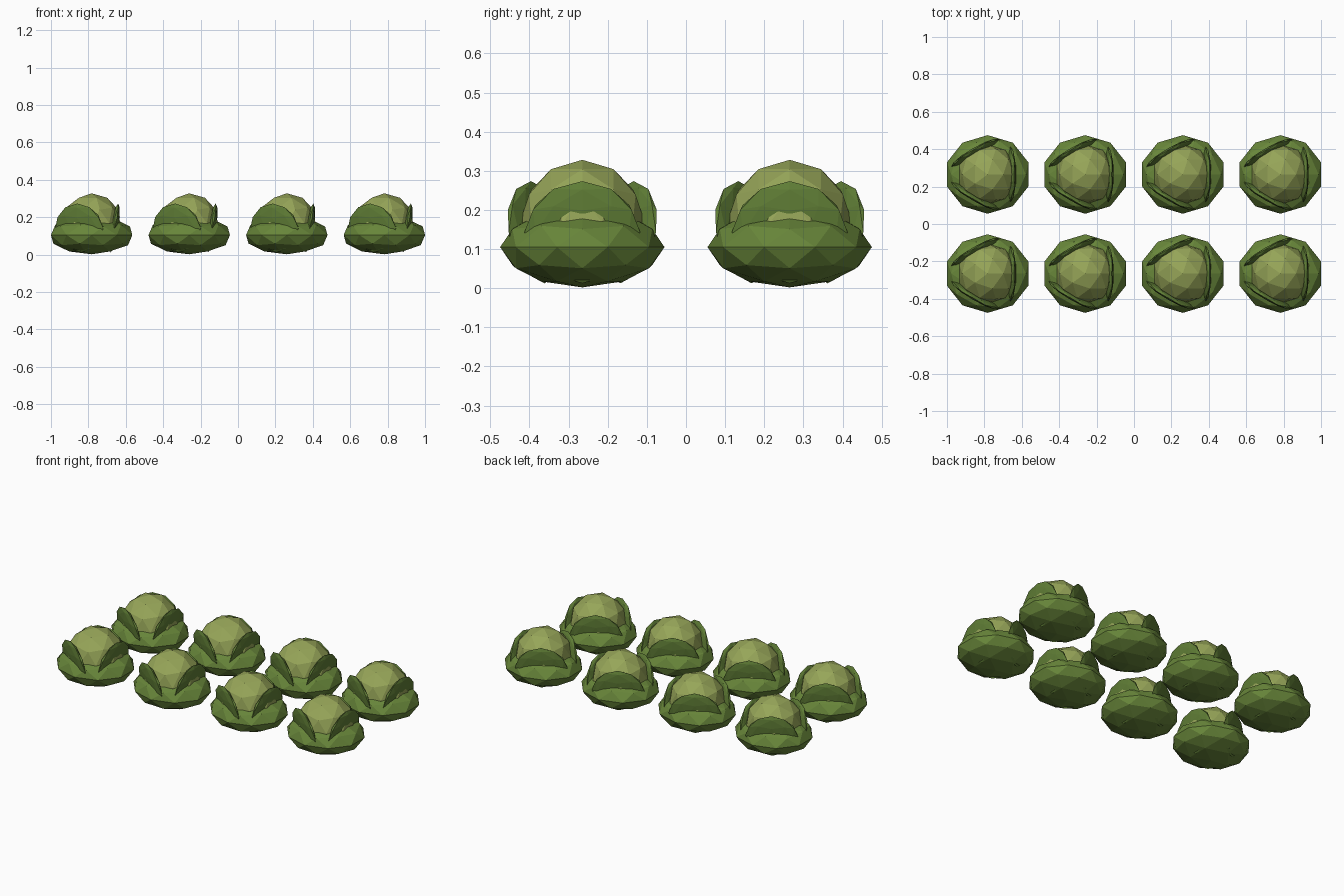
import bpy, math
from mathutils import Matrix, Vector

if "Cube" in bpy.data.objects:
    bpy.data.objects.remove(bpy.data.objects["Cube"])


def material(name, color):
    m = bpy.data.materials.new(name)
    m.diffuse_color = (*color, 1)
    m.use_nodes = True
    m.node_tree.nodes["Principled BSDF"].inputs["Base Color"].default_value = m.diffuse_color
    return m


HEART = material("pale green", (0.305, 0.376, 0.098))
OUTER = material("mid green", (0.138, 0.238, 0.042))
LEAF = material("deep green", (0.115, 0.205, 0.036))


def blob(name, center, size, mat, tilt=0.0, turn=0.0):
    """Faceted icosphere, squashed, tilted outwards and turned about z."""
    bpy.ops.mesh.primitive_ico_sphere_add(subdivisions=2, radius=1)
    ob = bpy.context.object
    ob.name = name
    shape = (Matrix.Rotation(turn, 4, 'Z') @ Matrix.Rotation(tilt, 4, 'Y')
             @ Matrix.Diagonal((*size, 1)))
    ob.data.transform(Matrix.Translation(center) @ shape)
    ob.data.materials.append(mat)
    return ob


# One cabbage: flattened outer bowl, round heart, three thin upright leaves
parts = [
    blob("outer_bowl", (0, 0, 0.105), (0.2287, 0.21, 0.103), OUTER),
    blob("heart", (0, 0, 0.168), (0.16, 0.16, 0.16), HEART),
]
for deg, r in ((0, 0.122), (120, 0.132), (240, 0.132)):
    a = math.radians(deg)
    pos = Vector((r * math.cos(a), r * math.sin(a), 0.143))
    parts.append(blob("leaf", pos, (0.022, 0.148, 0.132), LEAF, 0.15, a))

# Two rows of four cabbages
for row in range(2):
    for col in range(4):
        spot = (-0.7825 + col * 0.5217, -0.265 + row * 0.53, 0)
        for p in parts:
            ob = p if row == col == 0 else bpy.data.objects.new(p.name, p.data)
            if ob is not p:
                bpy.context.collection.objects.link(ob)
            ob.location = spot
